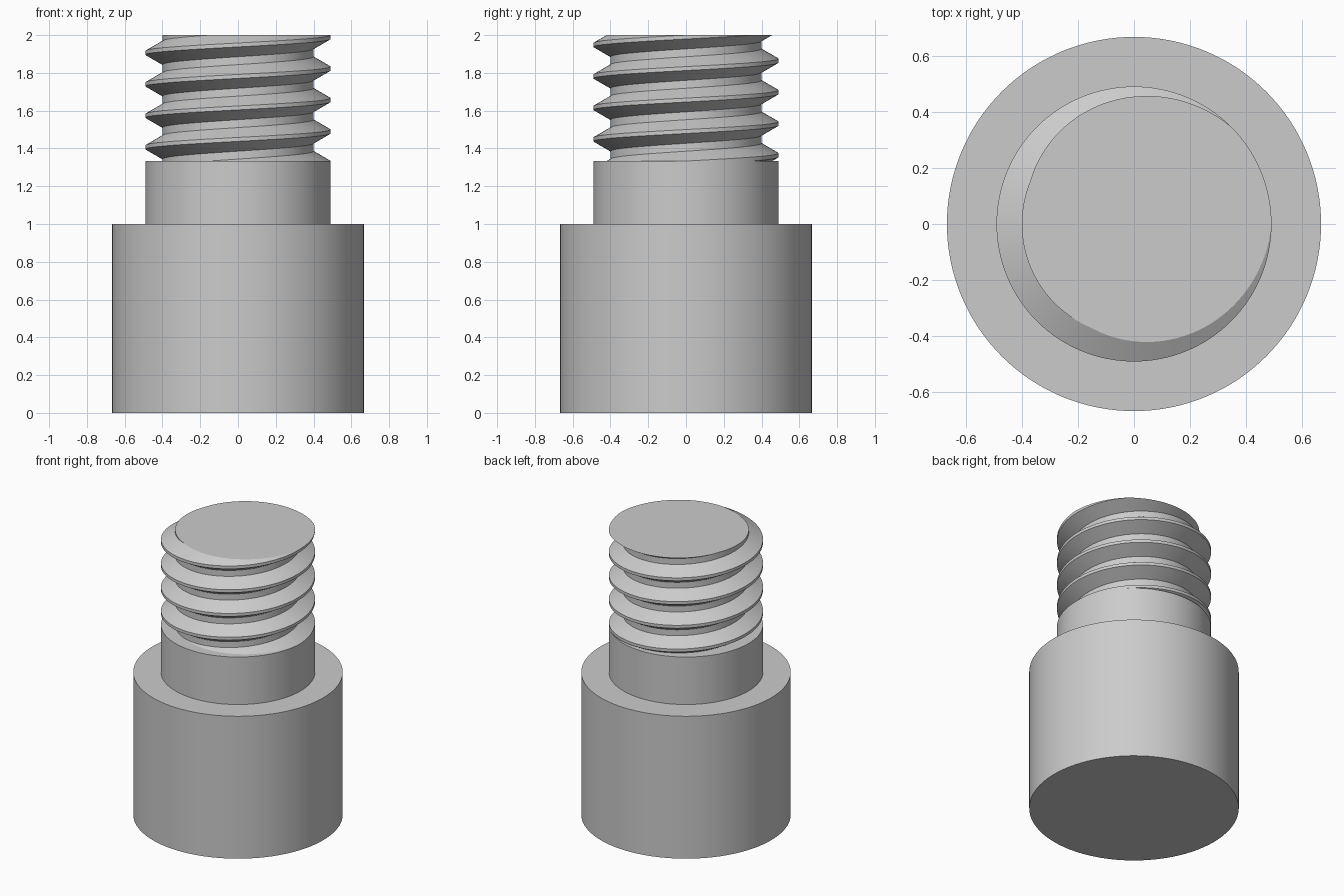
import bpy, bmesh, math

cube = bpy.data.objects.get("Cube")
if cube:
    bpy.data.objects.remove(cube, do_unlink=True)

SEGMENTS = 128
BASE_R, BASE_TOP = 2 / 3, 1.0
NECK_R, NECK_TOP = 0.49, 4 / 3
TOP = 2.0
PITCH = 1 / 6
ROOT_R = NECK_R - 0.54 * PITCH

grey = bpy.data.materials.new("plain grey")
grey.use_nodes = True
grey.diffuse_color = (0.6, 0.6, 0.6, 1)
grey.node_tree.nodes["Principled BSDF"].inputs["Base Color"].default_value = (0.6, 0.6, 0.6, 1)


def finish(name, bm):
    mesh = bpy.data.meshes.new(name)
    bm.to_mesh(mesh)
    bm.free()
    mesh.materials.append(grey)
    obj = bpy.data.objects.new(name, mesh)
    bpy.context.collection.objects.link(obj)
    bpy.ops.object.select_all(action="DESELECT")
    obj.select_set(True)
    bpy.context.view_layer.objects.active = obj
    bpy.ops.object.shade_smooth_by_angle(angle=math.radians(25))
    return obj


def cylinder(name, radius, bottom, top):
    bm = bmesh.new()
    bmesh.ops.create_cone(bm, cap_ends=True, segments=SEGMENTS, radius1=radius,
                          radius2=radius, depth=top - bottom)
    bmesh.ops.translate(bm, verts=bm.verts, vec=(0, 0, (bottom + top) / 2))
    return finish(name, bm)


def threaded_end(name):
    # One pitch of the thread: flat crest, flank, flat root, flank
    crest, flank = PITCH / 16, PITCH * 5 / 16
    profile = [(NECK_R, -crest), (NECK_R, crest), (ROOT_R, crest + flank),
               (ROOT_R, PITCH - crest - flank), (NECK_R, PITCH - crest)]
    start = NECK_TOP - 2 * PITCH - crest
    bm = bmesh.new()
    rings = []
    for i in range(SEGMENTS * 8 + 1):
        a = math.tau * i / SEGMENTS
        z = start + PITCH * i / SEGMENTS
        rings.append([bm.verts.new((r * math.cos(a), r * math.sin(a), z + h))
                      for r, h in profile])
    for lo, hi in zip(rings, rings[1:]):
        for j in range(len(profile) - 1):
            bm.faces.new((lo[j], hi[j], hi[j + 1], lo[j + 1]))
    bmesh.ops.remove_doubles(bm, verts=bm.verts, dist=0.0001)

    # Trim flat at the shoulder and at the top, then close the top
    for height, keep_above in ((NECK_TOP, True), (TOP, False)):
        bmesh.ops.bisect_plane(bm, geom=bm.verts[:] + bm.edges[:] + bm.faces[:],
                               dist=0.00001, plane_co=(0, 0, height), plane_no=(0, 0, 1),
                               clear_inner=keep_above, clear_outer=not keep_above)
    rim = [e for e in bm.edges if e.is_boundary
           and all(abs(v.co.z - TOP) < 0.0001 for v in e.verts)]
    cap = bmesh.ops.edgeloop_fill(bm, edges=rim)["faces"]
    for face in cap:
        face.normal_update()
        if face.normal.z < 0:
            face.normal_flip()
    return finish(name, bm)


cylinder("base", BASE_R, 0, BASE_TOP)
cylinder("neck", NECK_R, BASE_TOP, NECK_TOP)
threaded_end("threaded_end")
